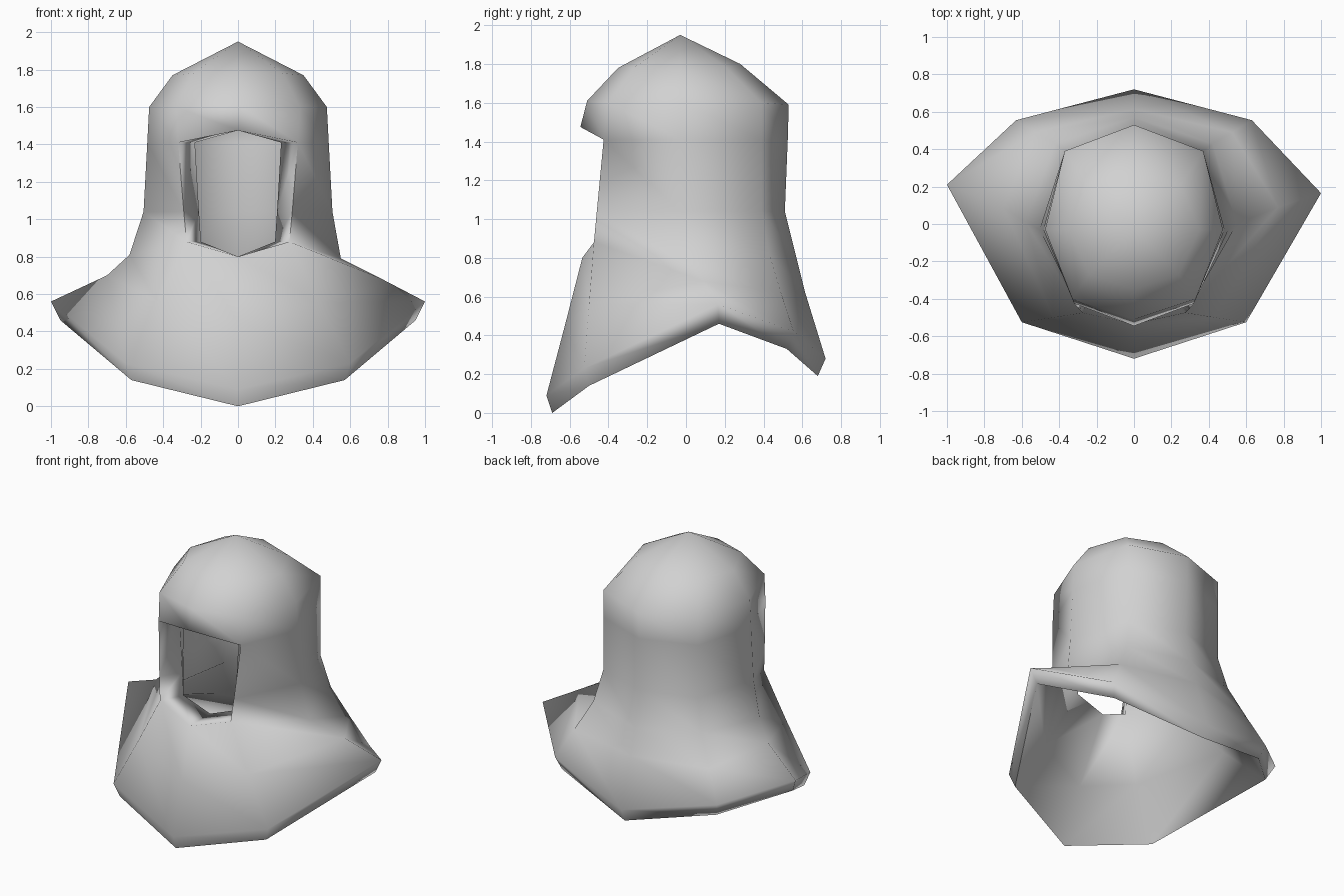
import bpy, bmesh, math

if "Cube" in bpy.data.objects:
    bpy.data.objects.remove(bpy.data.objects["Cube"])

# Half rings of the hood: front, front diagonal, side, back diagonal, back
OUTER = [
    [(0, -.35, 1.78), (.24, -.27, 1.78), (.35, -.03, 1.77), (.25, .21, 1.78), (0, .28, 1.80)],
    [(0, -.51, 1.61), (.33, -.40, 1.60), (.475, -.03, 1.60), (.37, .39, 1.60), (0, .53, 1.59)],
    [(0, -.545, 1.475), (.32, -.425, 1.41), (.485, -.03, 1.41), (.37, .39, 1.41), (0, .525, 1.41)],
    [(0, -.54, 1.04), (.29, -.46, 1.04), (.505, -.03, 1.04), (.37, .39, 1.04), (0, .51, 1.04)],
    [(0, -.535, .80), (.275, -.475, .88), (.55, 0, .79), (.42, .43, .82), (0, .57, .80)],
    [(0, -.625, .45), (.43, -.50, .56), (.77, .09, .68), (.525, .49, .62), (0, .615, .62)],
    [(0, -.72, .09), (.60, -.525, .23), (1.0, .165, .56), (.63, .555, .42), (0, .72, .28)],
]
HEM = [(0, -.69, 0), (.57, -.50, .14), (.95, .17, .46), (.60, .52, .33), (0, .68, .19)]
BROW, CHIN = 2, 4          # rings that bound the face opening


def full(half):
    """Mirror a half ring into eight points."""
    return half + [(-x, y, z) for x, y, z in half[3:0:-1]]


def inset(half, i):
    """Lining ring that lies inside an outer ring."""
    out = []
    for j, (x, y, z) in enumerate(half):
        if BROW <= i <= CHIN and j < 2:          # thick edge beside the face
            out.append((x * .72, -.32 if j else (-.42 if i == BROW else -.31), z))
        elif i == 5:
            out.append((x * .88, y * .86, z - .08))
        else:
            out.append((x * .81, y * .82, z - (.08 if i == 0 else .05 if i == 1 else 0)))
    return out


bm = bmesh.new()


def add_ring(half):
    return [bm.verts.new(p) for p in full(half)]


def in_opening(ring, j):
    return BROW <= ring < CHIN and j in (0, 7)


outer = [add_ring(r) for r in OUTER]
inner = [add_ring(inset(r, i)) for i, r in enumerate(OUTER[:-1])]
hem = add_ring(HEM)
outer_top = bm.verts.new((0, -.03, 1.95))
inner_top = bm.verts.new((0, -.03, 1.85))

# The left shoulder sags a little differently from the right
outer[4][6].co = (-.58, .01, .81)
outer[5][6].co = (-.70, .09, .70)
outer[6][6].co.y = .21

# Outer shell, hem band and lining
for rings, top in ((outer + [hem], outer_top), (inner + [hem], inner_top)):
    for j in range(8):
        k = (j + 1) % 8
        bm.faces.new((top, rings[0][j], rings[0][k]))
        for i in range(len(rings) - 1):
            if not in_opening(i, j):
                a, b = rings[i], rings[i + 1]
                bm.faces.new((a[j], b[j], b[k], a[k]))

# Rim around the face opening
loop = [(BROW, 0), (BROW, 1), (3, 1), (CHIN, 1), (CHIN, 0), (CHIN, 7), (3, 7), (BROW, 7)]
for (a, j), (b, k) in zip(loop, loop[1:] + loop[:1]):
    bm.faces.new((outer[a][j], outer[b][k], inner[b][k], inner[a][j]))

bmesh.ops.delete(bm, geom=[v for v in bm.verts if not v.link_faces], context='VERTS')
bmesh.ops.recalc_face_normals(bm, faces=bm.faces)
mesh = bpy.data.meshes.new("hood")
bm.to_mesh(mesh)
bm.free()

hood = bpy.data.objects.new("hood", mesh)
bpy.context.collection.objects.link(hood)
cloth = bpy.data.materials.new("light_grey_cloth")
cloth.diffuse_color = (.64, .64, .64, 1)
cloth.use_nodes = True
cloth.node_tree.nodes["Principled BSDF"].inputs["Base Color"].default_value = cloth.diffuse_color
mesh.materials.append(cloth)

bpy.context.view_layer.objects.active = hood
hood.select_set(True)
bpy.ops.object.shade_smooth_by_angle(angle=math.radians(115))
